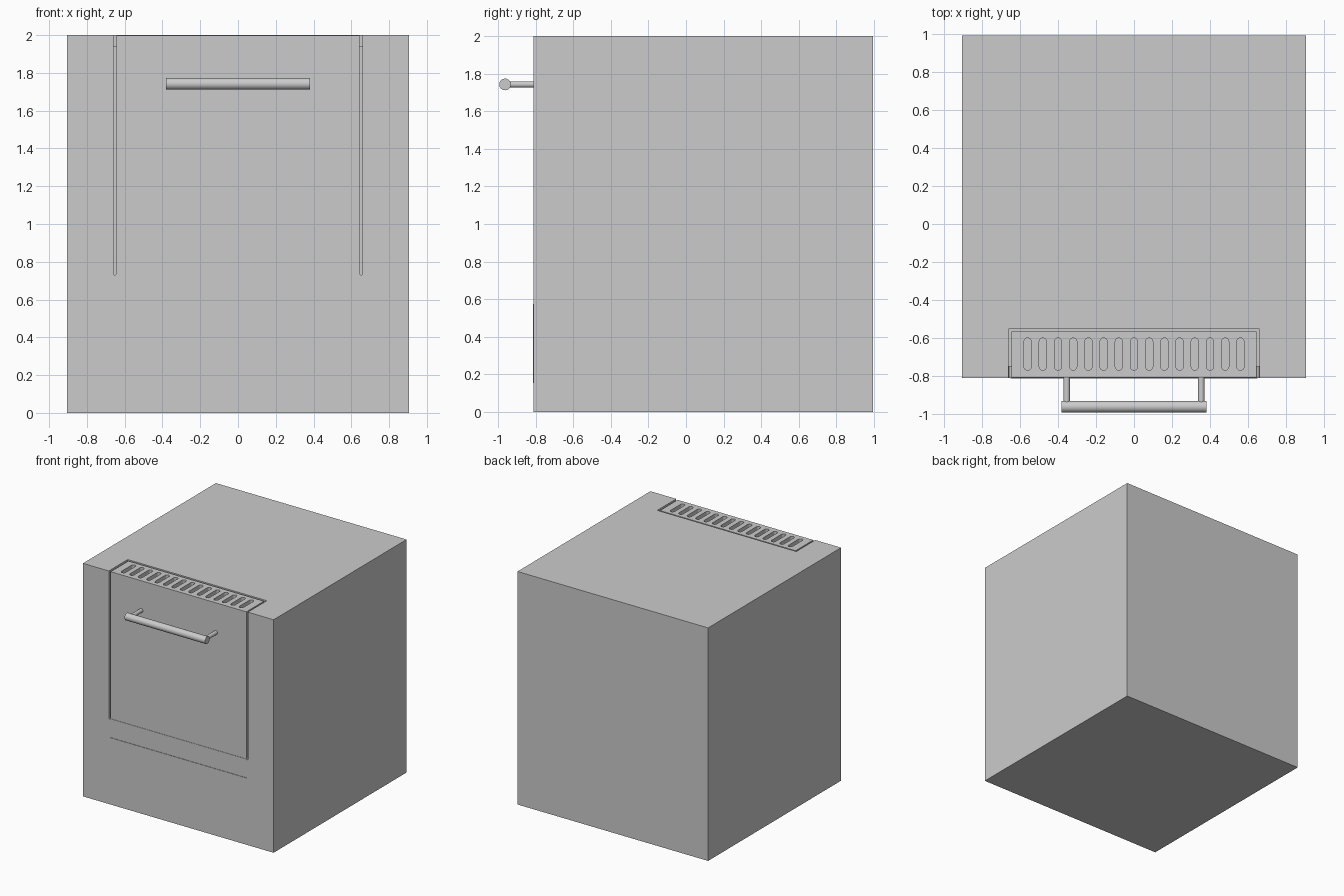
import bpy, bmesh, math
from mathutils import Matrix, Vector

if "Cube" in bpy.data.objects:
    bpy.data.objects.remove(bpy.data.objects["Cube"])

FRONT, BACK, HALF, TOP = -0.81, 0.993, 0.905, 2.0


def make_object(name, bm):
    bmesh.ops.recalc_face_normals(bm, faces=bm.faces)
    mesh = bpy.data.meshes.new(name)
    bm.to_mesh(mesh)
    bm.free()
    obj = bpy.data.objects.new(name, mesh)
    bpy.context.collection.objects.link(obj)
    return obj


def add_box(bm, lo, hi):
    lo, hi = Vector(lo), Vector(hi)
    m = Matrix.Translation((lo + hi) / 2) @ Matrix.Diagonal((*(hi - lo), 1))
    bmesh.ops.create_cube(bm, size=1, matrix=m)


def box(name, lo, hi):
    bm = bmesh.new()
    add_box(bm, lo, hi)
    return make_object(name, bm)


def add_slot(bm, x, v0, v1, r, d0, d1, axis):
    """Round-ended slot, long in v, extruded from d0 to d1 along 'Z' or 'Y'."""
    pts = []
    for i in range(18):
        upper = i < 9
        a = math.pi * (i if upper else i - 1) / 8
        v = v1 - r if upper else v0 + r
        pts.append((x + r * math.cos(a), v + r * math.sin(a)))
    place = (lambda u, v, d: (u, v, d)) if axis == 'Z' else (lambda u, v, d: (u, d, v))
    face = bm.faces.new([bm.verts.new(place(u, v, d0)) for u, v in pts])
    ext = bmesh.ops.extrude_face_region(bm, geom=[face])
    verts = [g for g in ext["geom"] if isinstance(g, bmesh.types.BMVert)]
    offset = (0, 0, d1 - d0) if axis == 'Z' else (0, d1 - d0, 0)
    bmesh.ops.translate(bm, verts=verts, vec=offset)


def cut(target, cutter):
    cutter.hide_render = True
    mod = target.modifiers.new("cut", 'BOOLEAN')
    mod.operation, mod.solver, mod.object = 'DIFFERENCE', 'EXACT', cutter
    bpy.context.view_layer.objects.active = target
    bpy.ops.object.modifier_apply(modifier=mod.name)
    bpy.data.objects.remove(cutter)


def rod(name, start, end, r, bevel=0.0):
    start, end = Vector(start), Vector(end)
    bm = bmesh.new()
    rot = (end - start).to_track_quat('Z', 'Y').to_matrix().to_4x4()
    bmesh.ops.create_cone(bm, cap_ends=True, segments=32, radius1=r, radius2=r,
                          depth=(end - start).length,
                          matrix=Matrix.Translation((start + end) / 2) @ rot)
    obj = make_object(name, bm)
    bpy.ops.object.select_all(action='DESELECT')
    obj.select_set(True)
    bpy.context.view_layer.objects.active = obj
    bpy.ops.object.shade_smooth_by_angle(angle=math.radians(40))
    return obj


# Cabinet body
body = box("cabinet_body", (-HALF, FRONT, 0), (HALF, BACK, TOP))

# Door face and vent strip sit a hair below the surrounding surfaces
cut(body, box("door_recess", (-0.65, -1, 0.735), (0.65, FRONT + 0.003, 2.1)))
cut(body, box("vent_recess", (-0.65, -1, TOP - 0.003), (0.65, -0.56, 2.1)))

# Gaps down both sides of the door, rounded at the lower end
bm = bmesh.new()
for s in (-1, 1):
    add_slot(bm, s * 0.652, 0.73, 2.2, 0.008, -1, FRONT + 0.06, 'Y')
cut(body, make_object("door_gaps", bm))

# Gaps around the vent strip
bm = bmesh.new()
for s in (-1, 1):
    add_box(bm, (s * 0.652 - 0.008, -1, TOP - 0.06), (s * 0.652 + 0.008, -0.555, 2.1))
cut(body, make_object("vent_side_gaps", bm))
cut(body, box("vent_back_gap", (-0.66, -0.567, TOP - 0.06), (0.66, -0.553, 2.1)))

# Row of vent slots
bm = bmesh.new()
for i in range(15):
    add_slot(bm, (i - 7) * 0.08, -0.77, -0.60, 0.019, TOP - 0.1, 2.1, 'Z')
cut(body, make_object("vent_slots", bm))

# Thin lower front panel
box("lower_panel", (-0.65, FRONT - 0.004, 0.155), (0.65, FRONT + 0.02, 0.575))

# Door handle with two standoffs
rod("handle_bar", (-0.382, -0.962, 1.742), (0.382, -0.962, 1.742), 0.031)
for s, side in ((-1, "left"), (1, "right")):
    rod("handle_post_" + side, (s * 0.354, -0.955, 1.742),
        (s * 0.354, FRONT + 0.02, 1.742), 0.017)
